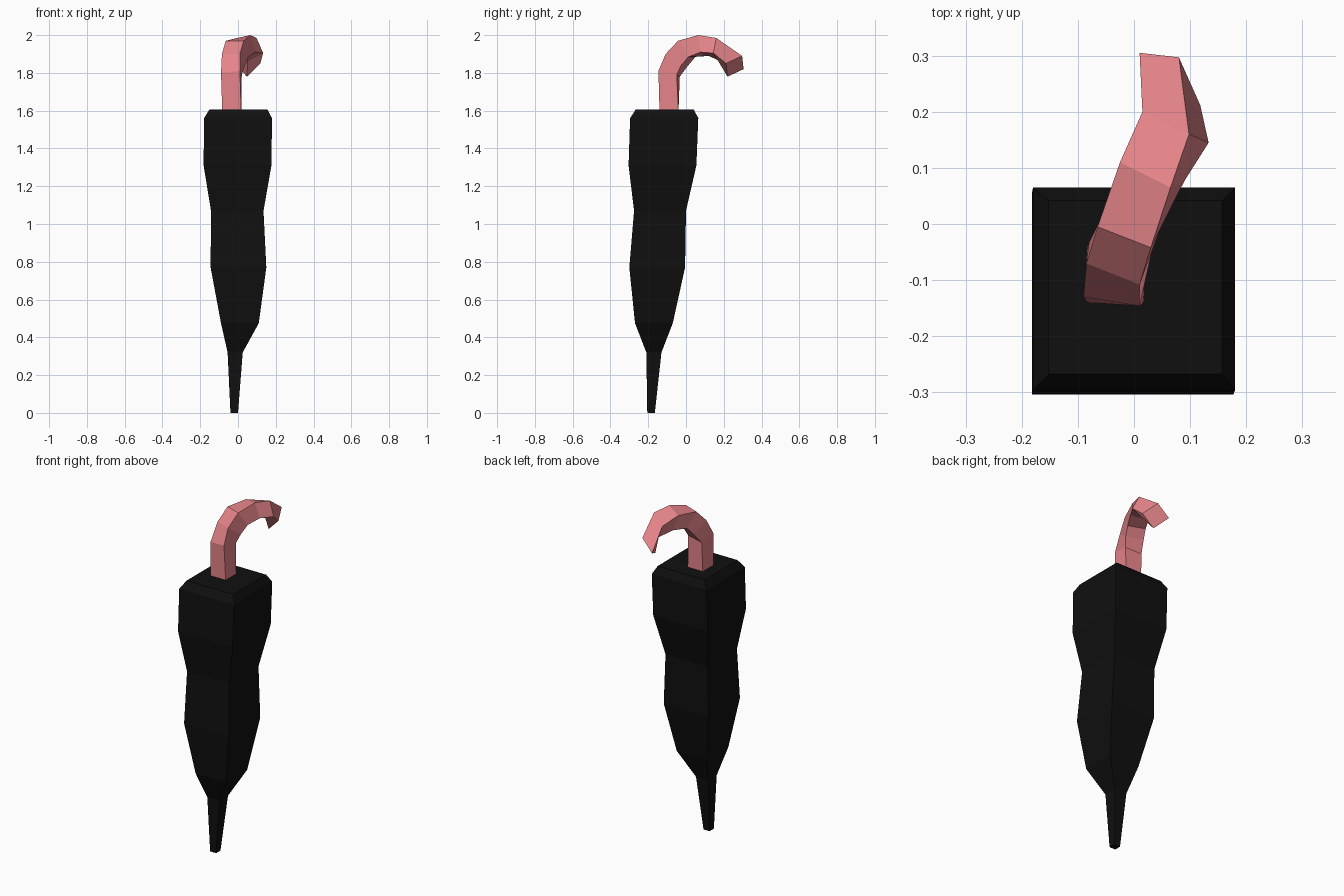
import bpy
from mathutils import Vector


def material(name, rgb):
    m = bpy.data.materials.new(name)
    m.diffuse_color = (*rgb, 1.0)
    return m


def loft(name, rings, mat):
    """Skin a list of four-cornered rings and cap both ends."""
    verts = [v for ring in rings for v in ring]
    faces = [(0, 3, 2, 1), tuple(len(verts) - 4 + i for i in range(4))]
    for r in range(len(rings) - 1):
        for i in range(4):
            j = (i + 1) % 4
            faces.append((r * 4 + i, r * 4 + j, r * 4 + 4 + j, r * 4 + 4 + i))
    mesh = bpy.data.meshes.new(name)
    mesh.from_pydata(verts, [], faces)
    mesh.materials.append(mat)
    mesh.update()
    obj = bpy.data.objects.new(name, mesh)
    bpy.context.collection.objects.link(obj)
    return obj


black = material("black cloth", (0.005, 0.005, 0.005))
pink = material("pink handle", (0.78, 0.23, 0.25))

# Folded canopy: square sections (z, x min, x max, y min, y max)
canopy_profile = [
    (0.00, -0.04, 0.00, -0.205, -0.165),
    (0.32, -0.055, 0.025, -0.21, -0.13),
    (0.475, -0.09, 0.11, -0.27, -0.07),
    (0.77, -0.145, 0.15, -0.30, -0.005),
    (1.07, -0.143, 0.135, -0.275, 0.0),
    (1.31, -0.182, 0.177, -0.304, 0.055),
    (1.56, -0.18, 0.18, -0.296, 0.065),
    (1.605, -0.152, 0.157, -0.267, 0.042),
]
loft("folded_canopy",
     [[(a, c, z), (b, c, z), (b, d, z), (a, d, z)]
      for z, a, b, c, d in canopy_profile], black)

# Hooked handle: three corners per section, the fourth closes the parallelogram
# (outer left, outer right, inner left)
hook_sections = [
    ((-0.083, -0.14, 1.59), (0.017, -0.14, 1.59), (-0.083, -0.04, 1.59)),
    ((-0.09, -0.13, 1.80), (0.01, -0.146, 1.81), (-0.08, -0.033, 1.78)),
    ((-0.085, -0.07, 1.90), (0.01, -0.108, 1.90), (-0.058, 0.012, 1.84)),
    ((-0.065, -0.005, 1.97), (0.03, -0.042, 1.97), (-0.04, 0.05, 1.885)),
    ((-0.025, 0.11, 1.98), (0.065, 0.065, 2.00), (0.0, 0.122, 1.89)),
    ((0.015, 0.20, 1.94), (0.098, 0.16, 1.985), (0.05, 0.185, 1.86)),
    ((0.01, 0.305, 1.82), (0.08, 0.297, 1.89), (0.048, 0.22, 1.78)),
]
rings = []
for a, b, d in hook_sections:
    a, b, d = Vector(a), Vector(b), Vector(d)
    rings.append([a, b, b + d - a, d])
loft("hooked_handle", rings, pink)
